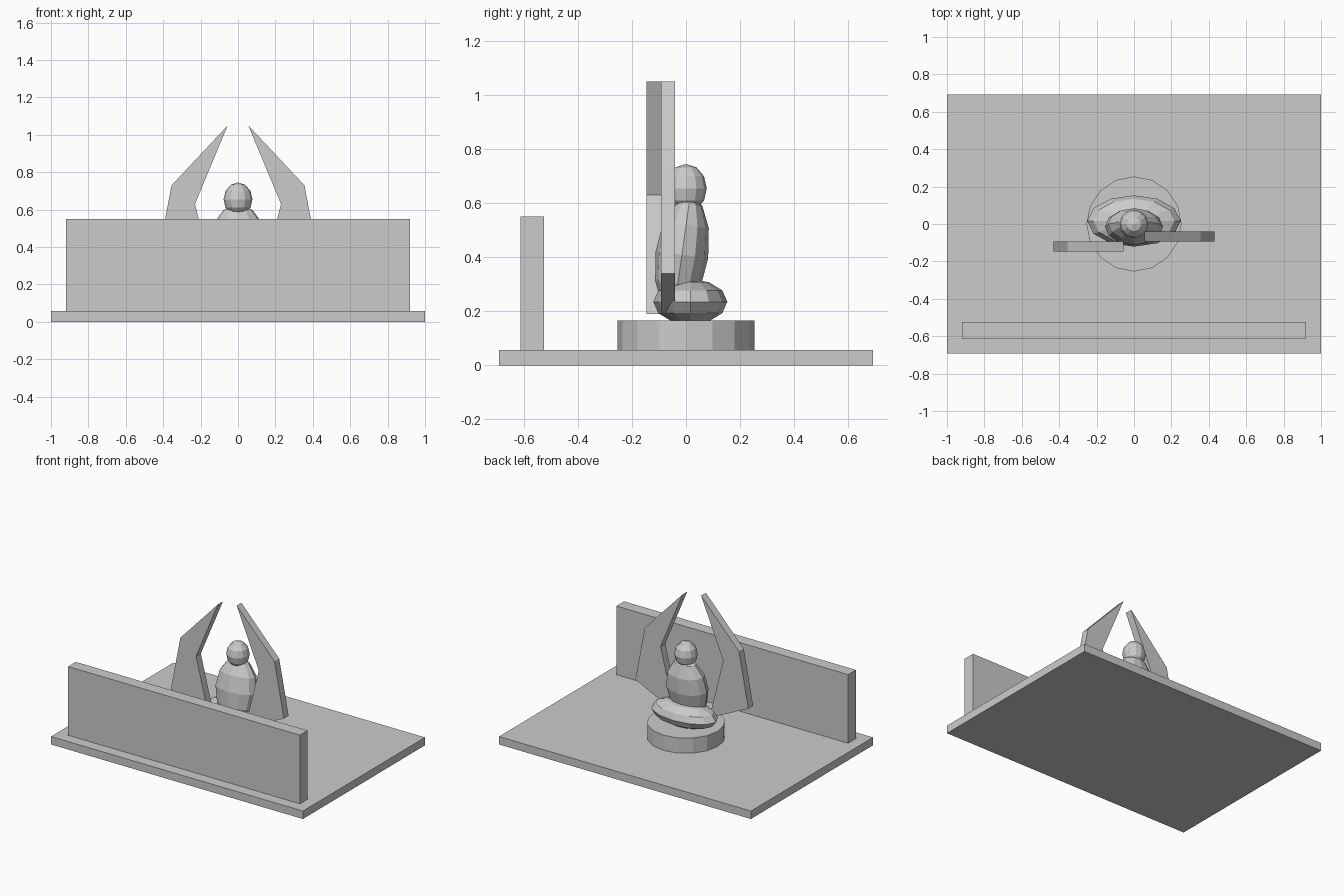
import bpy, bmesh, math
from mathutils import Matrix, Vector

if "Cube" in bpy.data.objects:
    bpy.data.objects.remove(bpy.data.objects["Cube"])

grey = bpy.data.materials.new("stone_grey")
grey.diffuse_color = (0.6, 0.6, 0.6, 1)
grey.use_nodes = True
grey.node_tree.nodes["Principled BSDF"].inputs["Base Color"].default_value = grey.diffuse_color


def finish(name, bm):
    bmesh.ops.recalc_face_normals(bm, faces=bm.faces)
    mesh = bpy.data.meshes.new(name)
    bm.to_mesh(mesh)
    bm.free()
    mesh.materials.append(grey)
    obj = bpy.data.objects.new(name, mesh)
    bpy.context.collection.objects.link(obj)
    return obj


def box(name, lo, hi):
    lo, hi = Vector(lo), Vector(hi)
    bm = bmesh.new()
    bmesh.ops.create_cube(bm, size=1, matrix=Matrix.LocRotScale((lo + hi) / 2, None, hi - lo))
    return finish(name, bm)


def ellipsoid(name, centre, radii, tilt=0):
    bm = bmesh.new()
    bmesh.ops.create_uvsphere(bm, u_segments=12, v_segments=6, radius=1)
    matrix = Matrix.Translation(centre) @ Matrix.Rotation(math.radians(tilt), 4, 'X') @ Matrix.Diagonal((*radii, 1))
    bmesh.ops.transform(bm, matrix=matrix, verts=bm.verts)
    return finish(name, bm)


def blade(name, side, y0, y1):
    # bent plate: profile in x and z, extruded along y
    profile = [(0.055, 1.05), (0.355, 0.73), (0.43, 0.34), (0.12, 0.19), (0.23, 0.63)]
    bm = bmesh.new()
    face = bm.faces.new([bm.verts.new((side * x, y0, z)) for x, z in profile])
    extruded = bmesh.ops.extrude_face_region(bm, geom=[face])["geom"]
    bmesh.ops.translate(bm, vec=(0, y1 - y0, 0),
                        verts=[v for v in extruded if isinstance(v, bmesh.types.BMVert)])
    return finish(name, bm)


# Ground slab and front wall
box("base_slab", (-1, -0.692, 0), (1, 0.692, 0.057))
box("front_wall", (-0.92, -0.612, 0.057), (0.92, -0.525, 0.55))

# Round pedestal
bm = bmesh.new()
bmesh.ops.create_cone(bm, cap_ends=True, segments=16, radius1=0.254, radius2=0.254,
                      depth=0.11, matrix=Matrix.Translation((0, 0, 0.111)))
finish("pedestal", bm)

# Seated figure
ellipsoid("crossed_legs", (0, 0.016, 0.235), (0.25, 0.137, 0.084))
ellipsoid("torso", (0, -0.015, 0.41), (0.155, 0.098, 0.22), tilt=-8)
ellipsoid("head", (0, 0, 0.655), (0.077, 0.077, 0.09))

# Pair of bent blades, staggered in depth
blade("left_blade", -1, -0.147, -0.093)
blade("right_blade", 1, -0.093, -0.04)
